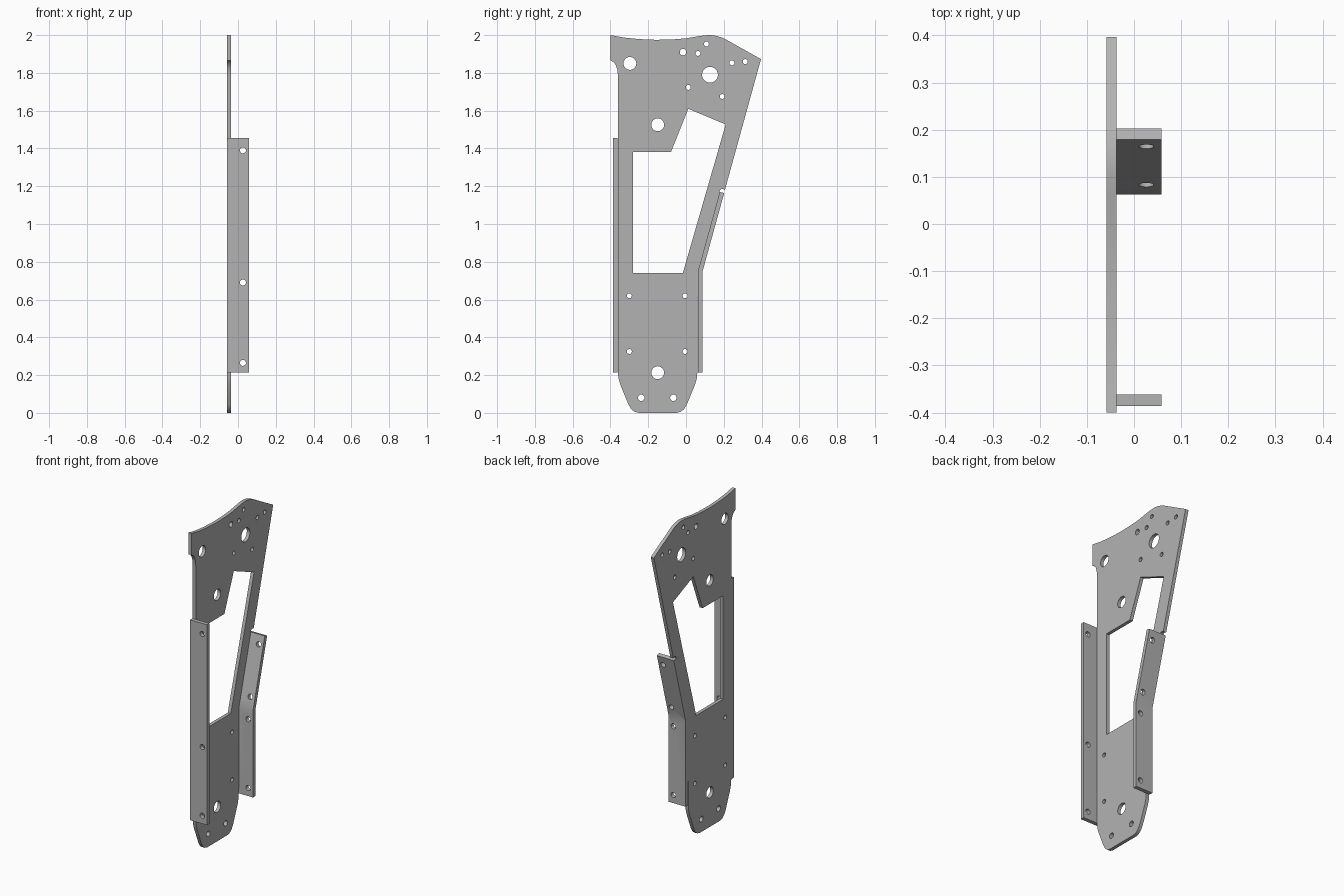
import bpy
import math
from mathutils import Matrix, Vector

cube = bpy.data.objects.get("Cube")
if cube:
    bpy.data.objects.remove(cube, do_unlink=True)

metal = bpy.data.materials.new("light grey metal")
metal.use_nodes = True
grey = (0.45, 0.45, 0.45, 1)
metal.diffuse_color = grey
metal.node_tree.nodes["Principled BSDF"].inputs["Base Color"].default_value = grey

LEFT, RIGHT = 0.058, -0.058      # free edge of the flanges, outer face of the plate
GAUGE, FOLD = 0.021, 0.024       # sheet thickness of plate and flanges
SIDE = Matrix(((0, 0, 1, 0), (1, 0, 0, 0), (0, 1, 0, 0), (0, 0, 0, 1)))    # drawn in y, z
FRONT = Matrix(((1, 0, 0, 0), (0, 0, -1, 0), (0, 1, 0, 0), (0, 0, 0, 1)))  # drawn in x, z


def circle(u, v, r, n=24):
    return [(u + r * math.cos(math.tau * i / n), v + r * math.sin(math.tau * i / n))
            for i in range(n)]


def sheet(name, loops, thickness, frame, offset):
    """Flat sheet from an outline and its openings, centred on the offset."""
    curve = bpy.data.curves.new(name, "CURVE")
    curve.dimensions = "2D"
    curve.fill_mode = "BOTH"
    curve.extrude = thickness / 2
    for loop in loops:
        spline = curve.splines.new("POLY")
        spline.points.add(len(loop) - 1)
        for point, (u, v) in zip(spline.points, loop):
            point.co = (u, v, 0, 1)
        spline.use_cyclic_u = True
    obj = bpy.data.objects.new(name, curve)
    bpy.context.collection.objects.link(obj)
    bpy.ops.object.select_all(action="DESELECT")
    obj.select_set(True)
    bpy.context.view_layer.objects.active = obj
    bpy.ops.object.convert(target="MESH")
    obj = bpy.context.object
    obj.data.transform(Matrix.Translation(offset) @ frame)
    obj.data.materials.clear()
    obj.data.materials.append(metal)
    bpy.ops.object.mode_set(mode="EDIT")
    bpy.ops.mesh.select_all(action="SELECT")
    bpy.ops.mesh.remove_doubles(threshold=0.0001)
    bpy.ops.mesh.normals_make_consistent(inside=False)
    bpy.ops.object.mode_set(mode="OBJECT")
    bpy.ops.object.shade_smooth_by_angle(angle=math.radians(30))
    return obj


# Main plate: rounded foot, relief notch, flared head with a wavy top
foot = [(0.21, 0.215), (0.208, 0.185), (0.198, 0.15), (0.155, 0.045),
        (0.14, 0.02), (0.122, 0.006), (0.1, 0)]
mid = -0.15
outline = [(mid - u, v) for u, v in foot]
outline += [(mid + u, v) for u, v in reversed(foot)]
outline += [(0.063, 0.75), (0.178, 1.16), (0.177, 1.172), (0.184, 1.184),
            (0.196, 1.186), (0.206, 1.18), (0.397, 1.873)]
outline += [(0.22, 1.972), (0.19, 1.987), (0.16, 1.996), (0.13, 2), (0.1, 1.999),
            (0.06, 1.993), (0, 1.983), (-0.07, 1.977), (-0.16, 1.975),
            (-0.25, 1.979), (-0.33, 1.987), (-0.4, 2)]
outline += [(-0.4, 1.866), (-0.385, 1.858), (-0.372, 1.842), (-0.364, 1.82), (-0.36, 1.785)]

window = [(-0.28, 0.74), (-0.017, 0.74), (0.21, 1.527),
          (0.012, 1.61), (-0.08, 1.38), (-0.28, 1.38)]
holes = {
    0.042: [(0.127, 1.79)],
    0.034: [(-0.297, 1.85), (mid, 1.525), (mid, 0.213)],
    0.017: [(-0.016, 1.91), (-0.237, 0.08), (-0.067, 0.08)],
    0.013: [(0.063, 1.903), (0.108, 1.953), (0.243, 1.853), (0.314, 1.86),
            (0.012, 1.723), (0.192, 1.675)]
           + [(y, z) for y in (-0.3, -0.005) for z in (0.325, 0.62)],
}
bores = [circle(y, z, r) for r, places in holes.items() for y, z in places]
sheet("side_plate", [outline, window] + bores, GAUGE, SIDE, (RIGHT + GAUGE / 2, 0, 0))

# Straight front flange
BASE, BORE, BORE_X = 0.215, 0.016, 0.026
strip = [(RIGHT, BASE), (LEFT, BASE), (LEFT, 1.455), (RIGHT, 1.455)]
sheet("front_flange", [strip] + [circle(BORE_X, z, BORE) for z in (0.265, 0.69, 1.39)],
      FOLD, FRONT, (0, -0.374, 0))

# Bent rear flange, following the plate edge
bend = Vector((0.063, 0.75))
tip = Vector((0.179, 1.17))
along = (tip - bend).normalized()
out = Vector((along.y, -along.x)) * FOLD
lean = math.atan2(along.x, along.y)
profile = [(bend.x, BASE), (bend.x + FOLD, BASE),
           (bend.x + FOLD, bend.y - FOLD * math.tan(lean / 2)), tip + out, tip, bend]
rear = sheet("rear_flange", [[tuple(p) for p in profile]], LEFT - RIGHT, SIDE, (0, 0, 0))

# Bolt holes through both legs of the rear flange
bolts = [(Vector((bend.x, z)), 0) for z in (0.265, 0.69)]
bolts += [(bend + along * s, lean) for s in (0.075, 0.38)]
for spot, tilt in bolts:
    bpy.ops.mesh.primitive_cylinder_add(vertices=24, radius=BORE, depth=0.1,
                                        location=(BORE_X, spot.x, spot.y),
                                        rotation=(math.pi / 2 - tilt, 0, 0))
    cutter = bpy.context.object
    cutter.name = "bolt_hole_cutter"
    cutter.hide_render = True
    cutter.data.materials.append(metal)
    cut = rear.modifiers.new("bolt_hole", "BOOLEAN")
    cut.object = cutter
    cut.solver = "EXACT"
    bpy.context.view_layer.objects.active = rear
    bpy.ops.object.modifier_apply(modifier=cut.name)
    bpy.data.objects.remove(cutter, do_unlink=True)
